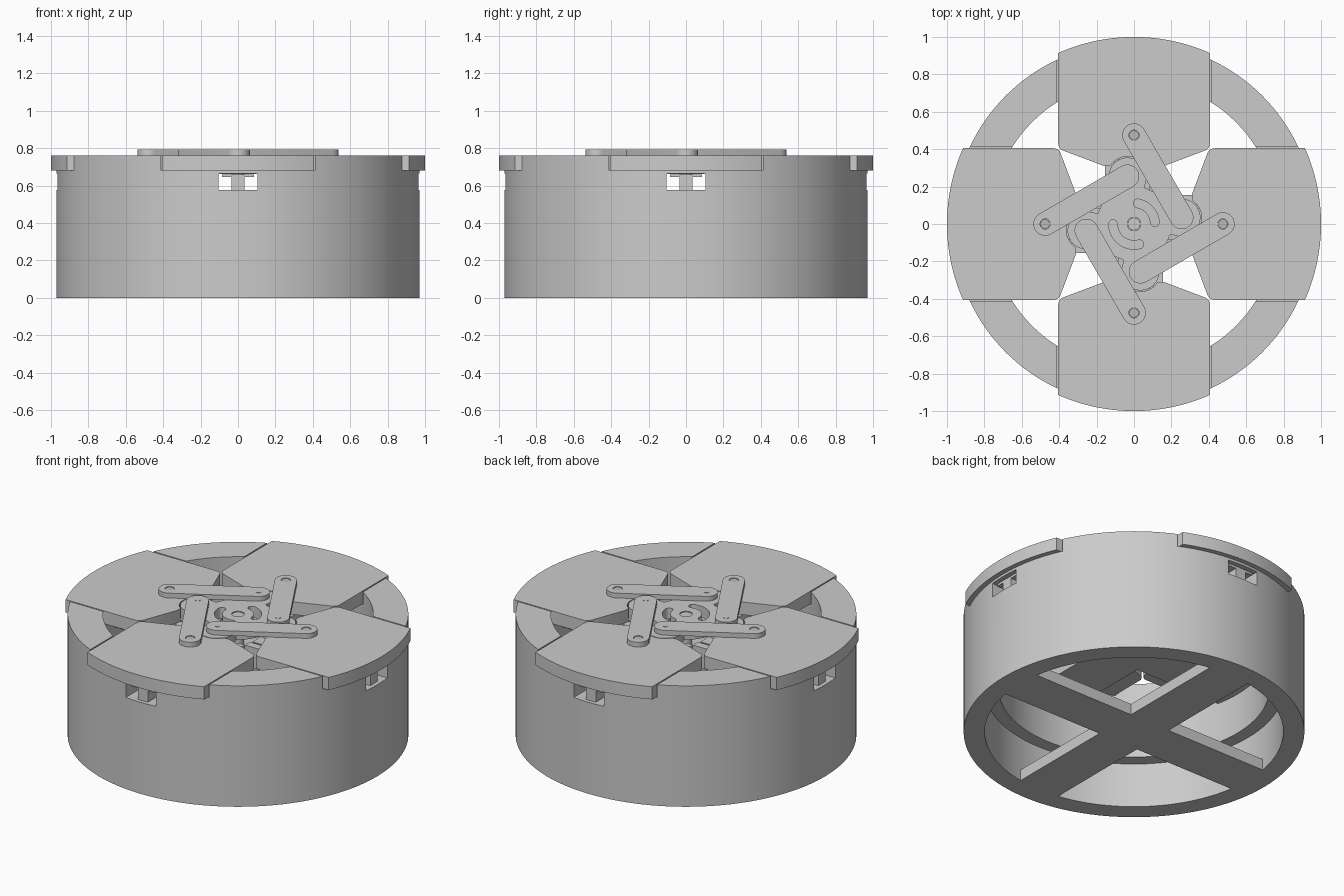
import bpy, bmesh, math
from math import sin, cos, pi, radians, sqrt

if "Cube" in bpy.data.objects:
    bpy.data.objects.remove(bpy.data.objects["Cube"])


def finish(bm, name, smooth=True):
    bmesh.ops.recalc_face_normals(bm, faces=bm.faces)
    me = bpy.data.meshes.new(name)
    bm.to_mesh(me)
    bm.free()
    ob = bpy.data.objects.new(name, me)
    bpy.context.collection.objects.link(ob)
    if smooth:
        shade(ob)
    return ob


def activate(ob):
    bpy.ops.object.select_all(action='DESELECT')
    ob.select_set(True)
    bpy.context.view_layer.objects.active = ob


def shade(ob):
    activate(ob)
    bpy.ops.object.shade_smooth_by_angle(angle=radians(30))


def prism(name, pts, z0, z1, turn=0.0):
    c, s = cos(turn), sin(turn)
    bm = bmesh.new()
    face = bm.faces.new([bm.verts.new((x * c - y * s, x * s + y * c, z0)) for x, y in pts])
    ext = bmesh.ops.extrude_face_region(bm, geom=[face], use_keep_orig=True)
    for v in ext['geom']:
        if isinstance(v, bmesh.types.BMVert):
            v.co.z = z1
    return finish(bm, name)


def arc(cx, cy, r, a0, a1, n):
    return [(cx + r * cos(radians(a0 + (a1 - a0) * i / n)),
             cy + r * sin(radians(a0 + (a1 - a0) * i / n))) for i in range(n + 1)]


def rect(x0, x1, y0, y1):
    return [(x0, y0), (x1, y0), (x1, y1), (x0, y1)]


def circle(x, y, r, n=32):
    return arc(x, y, r, 0, 360, n)[:-1]


def cross(length, w):
    return [(length, -w), (length, w), (w, w), (w, length), (-w, length), (-w, w),
            (-length, w), (-length, -w), (-w, -w), (-w, -length), (w, -length), (w, -w)]


def cut(ob, cutters):
    for c in cutters:
        c.hide_render = True
        m = ob.modifiers.new('cut', 'BOOLEAN')
        m.operation, m.solver, m.object = 'DIFFERENCE', 'EXACT', c
        activate(ob)
        bpy.ops.object.modifier_apply(modifier=m.name)
        bpy.data.objects.remove(c)
    shade(ob)


def lathe(name, profile, n=144):
    bm = bmesh.new()
    rings = [[bm.verts.new((r * cos(2 * pi * i / n), r * sin(2 * pi * i / n), z))
              for r, z in profile] for i in range(n)]
    k = len(profile)
    for i in range(n):
        a, b = rings[i], rings[(i + 1) % n]
        for j in range(k):
            bm.faces.new((a[j], b[j], b[(j + 1) % k], a[(j + 1) % k]))
    return finish(bm, name)


turns = [i * pi / 2 for i in range(4)]
PX, PY = 0.255, 0.035          # rotor pin, seen from the right-hand jaw

# Round housing with jaw recesses and rail openings
housing = lathe('housing', [(.85, 0), (.97, 0), (.97, .76), (.77, .76), (.77, .28), (.85, .28)])
cutters = []
for t in turns:
    cutters.append(prism('recess_cutter', rect(.5, 1.1, -.413, .413), .68, .85, t))
    cutters.append(prism('rail_cutter', rect(.5, 1.1, -.105, .105), .575, .665, t))
cut(housing, cutters)

# Bottom spider and upper guide frame
prism('bottom_cross', cross(.855, .14), 0, .07)
prism('guide_floor', cross(.79, .155), .535, .575)

# Jaw outline: outer arc, rounded inner corners, clearance notch for the rotor lobe
a = math.degrees(math.asin(.405))
notch_r, flat = .106, .31
h = math.degrees(math.acos((flat - PX) / notch_r))
cr = .04
jaw = arc(0, 0, 1, -a, a, 32)
jaw += arc(.43, .405 - cr, cr, 90, 160, 6)
jaw += [(flat, .16)]
jaw += arc(PX, PY, notch_r, h, -h, 14)
jaw += [(flat, -.16)]
jaw += arc(.43, -.405 + cr, cr, 200, 270, 6)

pin_mat = bpy.data.materials.new('pin_grey')
pin_mat.diffuse_color = (.5, .5, .45, 1)
pin_mat.use_nodes = True
pin_mat.node_tree.nodes["Principled BSDF"].inputs["Base Color"].default_value = pin_mat.diffuse_color

for i, t in enumerate(turns):
    # Sliding jaw with its carriage on a T rail
    prism(f'jaw_{i}', jaw, .68, .76, t)
    prism(f'carriage_{i}', rect(.37, .75, -.1, .1), .662, .685, t)
    prism(f'rail_stem_{i}', rect(.16, .945, -.035, .035), .57, .648, t)
    prism(f'rail_top_{i}', rect(.16, .945, -.085, .085), .645, .66, t)
    for s in (-1, 1):
        y0, y1 = sorted((s * .105, s * .155))
        prism(f'guide_wall_{i}', rect(.155, .79, y0, y1), .57, .665, t)

    # Link from the jaw pin to the neighbouring rotor lobe
    ax, ay, bx, by = .475, 0, PY, -PX
    d = math.degrees(math.atan2(by - ay, bx - ax))
    link = arc(ax, ay, .063, d + 90, d + 270, 16) + arc(bx, by, .063, d - 90, d + 90, 16)
    ob = prism(f'link_{i}', link, .762, .792, t)
    cut(ob, [prism('hole_cutter', circle(ax, ay, .027), .7, .85, t)])
    pin = prism(f'jaw_pin_{i}', circle(ax, ay, .025), .74, .789, t)
    pin.data.materials.append(pin_mat)
    prism(f'rotor_pin_{i}', circle(bx, by, .016, 24), .74, .794, t)

# Four-lobed rotor with two curved slots and a central shaft
lobe_r, dist = .1, math.hypot(PX, PY)
outline = []
for i in range(240):
    th = 2 * pi * i / 240
    rel = (th - math.atan2(PY, PX) + pi / 4) % (pi / 2) - pi / 4
    q = lobe_r ** 2 - (dist * sin(rel)) ** 2
    r = dist * cos(rel) + sqrt(q) if q > 0 else .2
    outline.append((r * cos(th), r * sin(th)))
rotor = prism('rotor', outline, .69, .76)
slots = []
for a0, a1 in ((5, 80), (180, 285)):
    pts = arc(0, 0, .135, a0, a1, 20)
    e = radians(a1)
    pts += arc(.112 * cos(e), .112 * sin(e), .023, a1, a1 + 180, 10)[1:-1]
    pts += arc(0, 0, .089, a1, a0, 20)
    e = radians(a0)
    pts += arc(.112 * cos(e), .112 * sin(e), .023, a0 + 180, a0 + 360, 10)[1:-1]
    slots.append(prism('slot_cutter', pts, .6, .85))
slots.append(prism('bore_cutter', circle(0, 0, .036), .6, .85))
cut(rotor, slots)
prism('shaft', circle(0, 0, .034), .54, .755)
